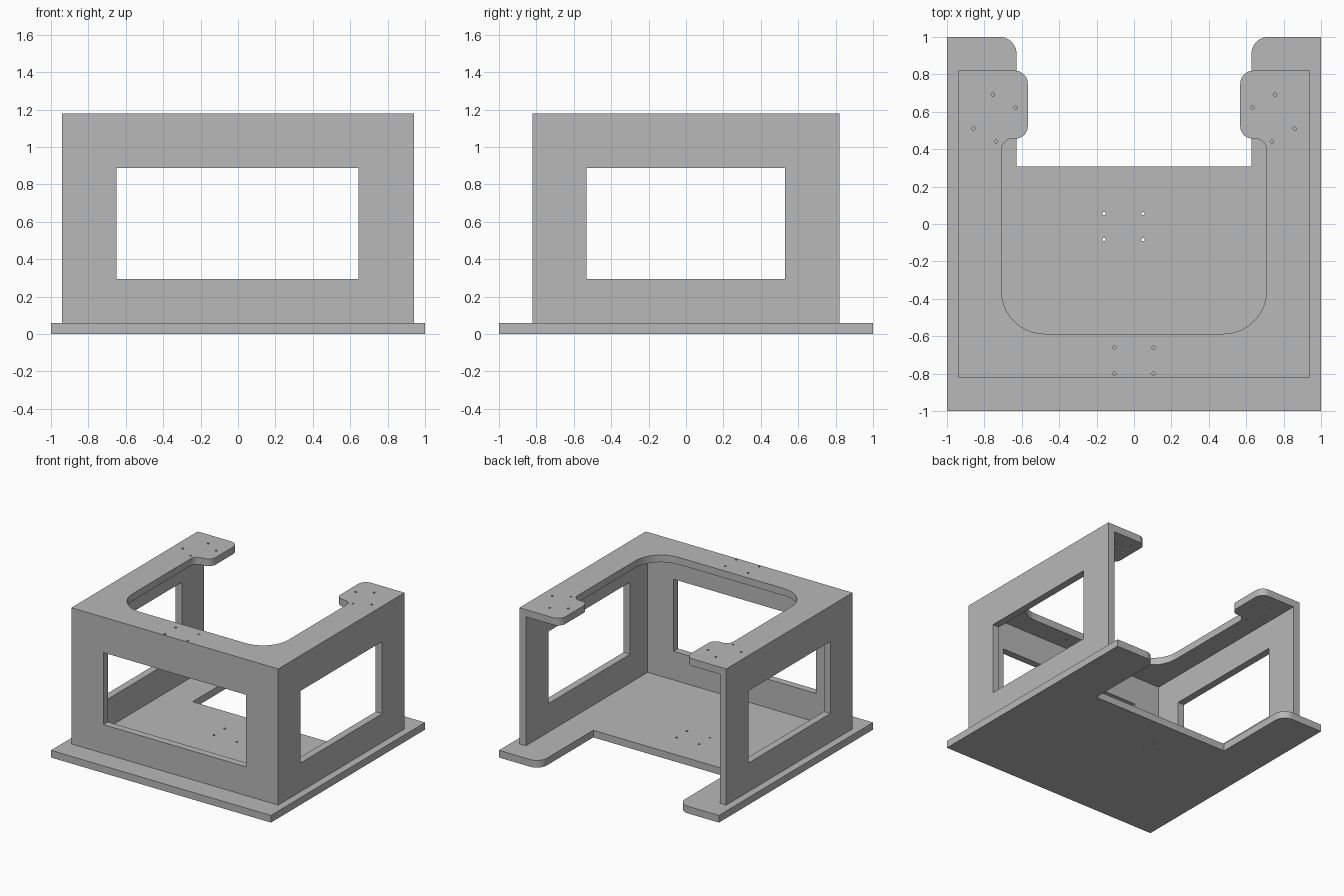
import bpy, bmesh, math
from mathutils import Matrix, Vector

cube = bpy.data.objects.get("Cube")
if cube:
    bpy.data.objects.remove(cube, do_unlink=True)

THICK = 0.059          # sheet thickness
HALF_X, HALF_Y = 0.94, 0.82
TOP = 1.178

grey = bpy.data.materials.new("plain grey")
grey.use_nodes = True
grey.diffuse_color = (0.48, 0.48, 0.48, 1)
grey.node_tree.nodes["Principled BSDF"].inputs["Base Color"].default_value = (0.48, 0.48, 0.48, 1)


def rounded(corners, steps=10):
    """Outline from (x, y, radius) corners, each replaced by an arc."""
    pts = []
    for i, (x, y, r) in enumerate(corners):
        p = Vector((x, y))
        if r == 0:
            pts.append(p)
            continue
        a = (Vector(corners[i - 1][:2]) - p).normalized()
        b = (Vector(corners[(i + 1) % len(corners)][:2]) - p).normalized()
        for k in range(steps + 1):
            t = k / steps * math.pi / 2
            pts.append(p + a * r * (1 - math.sin(t)) + b * r * (1 - math.cos(t)))
    return pts


def rectangle(x0, x1, y0, y1):
    return [Vector(c) for c in ((x0, y0), (x1, y0), (x1, y1), (x0, y1))]


def screw_hole(x, y, r=0.009, sides=12):
    return [Vector((x + r * math.cos(2 * math.pi * k / sides),
                    y + r * math.sin(2 * math.pi * k / sides))) for k in range(sides)]


def sheet(name, outlines, matrix):
    """Flat sheet cut from outlines (first is outer, the rest are holes)."""
    curve = bpy.data.curves.new(name, 'CURVE')
    curve.dimensions = '2D'
    curve.fill_mode = 'BOTH'
    curve.extrude = THICK / 2
    for pts in outlines:
        s = curve.splines.new('POLY')
        s.points.add(len(pts) - 1)
        for point, p in zip(s.points, pts):
            point.co = (p.x, p.y, 0, 1)
        s.use_cyclic_u = True
    temp = bpy.data.objects.new(name + "_profile", curve)
    bpy.context.collection.objects.link(temp)
    bpy.context.view_layer.update()
    mesh = bpy.data.meshes.new_from_object(
        temp.evaluated_get(bpy.context.evaluated_depsgraph_get()))
    bpy.data.objects.remove(temp, do_unlink=True)

    bm = bmesh.new()
    bm.from_mesh(mesh)
    bmesh.ops.remove_doubles(bm, verts=bm.verts, dist=1e-5)
    bmesh.ops.transform(bm, matrix=matrix, verts=bm.verts)
    bmesh.ops.recalc_face_normals(bm, faces=bm.faces)
    for f in bm.faces:
        f.smooth = False
    bm.to_mesh(mesh)
    bm.free()
    mesh.materials.clear()
    mesh.materials.append(grey)
    obj = bpy.data.objects.new(name, mesh)
    bpy.context.collection.objects.link(obj)
    return obj


def mirrored(half):
    """Complete a right-hand list of corners with its mirror image."""
    return half + [(-x, y, r) for x, y, r in reversed(half)]


# Base plate with a rear notch and four screw holes
base = mirrored([(1, -1, 0), (1, 1, 0), (0.628, 1, 0.09), (0.628, 0.307, 0)])
base_holes = [screw_hole(x, y) for x in (-0.16, 0.048) for y in (0.056, -0.083)]
sheet("base_plate", [rounded(base)] + base_holes,
      Matrix.Translation((0, 0, THICK / 2)))

# Top frame, open at the rear, with a mounting tab on each arm
top = mirrored([(HALF_X, -HALF_Y, 0), (HALF_X, HALF_Y, 0), (0.568, HALF_Y, 0.07),
                (0.568, 0.457, 0.065), (0.708, 0.457, 0.06), (0.708, -0.587, 0.23)])
tab_holes = [(0.755, 0.692), (0.634, 0.623), (0.859, 0.51), (0.737, 0.441)]
top_holes = [screw_hole(s * x, y) for s in (-1, 1) for x, y in tab_holes]
top_holes += [screw_hole(x, y) for x in (-0.104, 0.104) for y in (-0.66, -0.8)]
sheet("top_frame", [rounded(top)] + top_holes,
      Matrix.Translation((0, 0, TOP - THICK / 2)))

# Upright walls with rectangular windows
upright = Matrix.Rotation(math.pi / 2, 4, 'X')
wall_top = TOP - THICK
sheet("front_wall",
      [rectangle(-HALF_X, HALF_X, THICK, wall_top), rectangle(-0.65, 0.645, 0.295, 0.887)],
      Matrix.Translation((0, -HALF_Y + THICK / 2, 0)) @ upright)
for name, side in (("left_wall", 1), ("right_wall", -1)):
    sheet(name,
          [rectangle(-HALF_Y + THICK, HALF_Y, THICK, wall_top),
           rectangle(-0.533, 0.53, 0.295, 0.887)],
          Matrix.Translation((side * (HALF_X - THICK / 2), 0, 0))
          @ Matrix.Rotation(math.pi / 2, 4, 'Z') @ upright)
